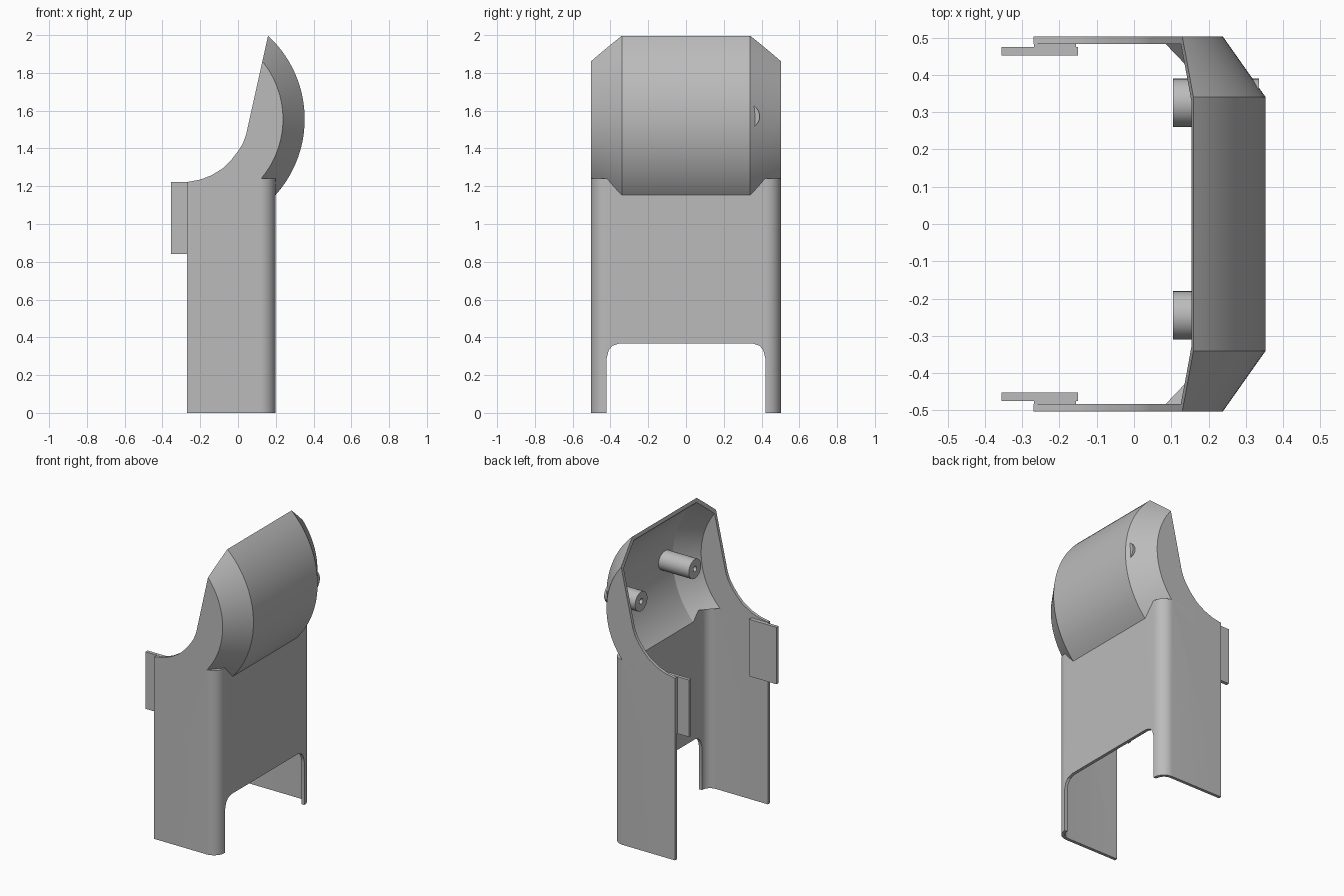
import bpy, bmesh, math
from mathutils import Vector

old = bpy.data.objects.get("Cube")
if old:
    bpy.data.objects.remove(old, do_unlink=True)

grey = bpy.data.materials.new("plain grey")
grey.use_nodes = True
grey.diffuse_color = (0.5, 0.5, 0.5, 1)
grey.node_tree.nodes["Principled BSDF"].inputs["Base Color"].default_value = (0.5, 0.5, 0.5, 1)

HALF = 0.503        # half width of the shell
WALL = 0.021        # wall thickness
CX, CZ = -0.247, 1.555   # centre of the hood's curve


def loft(name, rings):
    """Closed solid through a list of matching rings of points."""
    bm = bmesh.new()
    loops = [[bm.verts.new(p) for p in ring] for ring in rings]
    n = len(loops[0])
    for a, b in zip(loops, loops[1:]):
        for i in range(n):
            j = (i + 1) % n
            bm.faces.new((a[i], a[j], b[j], b[i]))
    bm.faces.new(loops[0])
    bm.faces.new(loops[-1])
    bmesh.ops.recalc_face_normals(bm, faces=bm.faces)
    mesh = bpy.data.meshes.new(name)
    bm.to_mesh(mesh)
    bm.free()
    mesh.materials.append(grey)
    obj = bpy.data.objects.new(name, mesh)
    bpy.context.collection.objects.link(obj)
    return obj


def combine(obj, other, operation):
    """Boolean that uses up the second object."""
    mod = obj.modifiers.new("cut", 'BOOLEAN')
    mod.operation, mod.object, mod.solver = operation, other, 'EXACT'
    bpy.context.view_layer.objects.active = obj
    bpy.ops.object.modifier_apply(modifier=mod.name)
    bpy.data.objects.remove(other, do_unlink=True)


def smooth(obj, angle=28):
    bpy.ops.object.select_all(action='DESELECT')
    obj.select_set(True)
    bpy.context.view_layer.objects.active = obj
    bpy.ops.object.shade_smooth_by_angle(angle=math.radians(angle))


def drum(name, sections):
    """Round solid along y from (y, radius) sections."""
    turn = [2 * math.pi * i / 128 for i in range(128)]
    return loft(name, [[(CX + r * math.cos(a), y, CZ + r * math.sin(a)) for a in turn]
                       for y, r in sections])


def channel(name, front, back, half, radius, bottom, top):
    """Upright block with its two back edges rounded."""
    outline = [(front, -half)]
    for sign in (-1, 1):
        arc = [math.pi / 2 * i / 10 for i in range(11)]
        if sign > 0:
            arc.reverse()
        outline += [(back - radius + radius * math.sin(a),
                     sign * (half - radius + radius * math.cos(a))) for a in arc]
    outline.append((front, half))
    return loft(name, [[(x, y, z) for x, y in outline] for z in (bottom, top)])


def box(name, low, high):
    (x0, y0, z0), (x1, y1, z1) = low, high
    return loft(name, [[(x0, y0, z), (x1, y0, z), (x1, y1, z), (x0, y1, z)] for z in (z0, z1)])


# Outer body: rounded channel joined to the faceted drum of the hood
shell = channel("shell", -0.5, 0.198, HALF, 0.08, -0.1, 1.24)
combine(shell, drum("hood", [(-HALF, 0.485), (-0.34, 0.6), (0.34, 0.6), (HALF, 0.485)]), 'UNION')

# Side silhouette with the concave sweep and slanted opening
sweep = [(-0.27, 1.222), (-0.2, 1.235), (-0.14, 1.258), (-0.08, 1.295), (-0.035, 1.34),
         (0.0, 1.385), (0.025, 1.425), (0.042, 1.47)]
profile = [(-0.27, 0)] + sweep + [(0.16, 2.0), (0.6, 2.0), (0.6, 0)]
combine(shell, loft("silhouette", [[(x, y, z) for x, z in profile] for y in (-0.7, 0.7)]),
        'INTERSECT')

# Hollow interior
hollow = channel("hollow", -1.2, 0.198 - WALL, HALF - WALL, 0.06, -0.3, 1.22)
combine(hollow, drum("hood_hollow", [(-HALF + WALL, 0.472), (-0.33, 0.578),
                                     (0.33, 0.578), (HALF - WALL, 0.472)]), 'UNION')
combine(shell, hollow, 'DIFFERENCE')

# Notch with softened corners at the foot of the back wall
half_notch = [(0.42, -0.1), (0.42, 0.29), (0.41, 0.33), (0.39, 0.355), (0.35, 0.368)]
notch = half_notch + [(-y, z) for y, z in reversed(half_notch)]
combine(shell, loft("notch", [[(x, y, z) for y, z in notch] for x in (0.05, 0.4)]), 'DIFFERENCE')
smooth(shell)

# Clip tabs on the inner faces of the side walls
for side, label in ((1, "back"), (-1, "front")):
    def span(a, b):
        return sorted((side * a, side * b))
    y0, y1 = span(0.452, 0.475)
    box(label + "_tab", (-0.355, y0, 0.84), (-0.15, y1, 1.222))
    y0, y1 = span(0.47, 0.49)
    box(label + "_tab_pad", (-0.268, y0, 0.84), (-0.155, y1, 1.22))

# Screw bosses inside the hood, each with a blind hole
for y, label in ((0.325, "back"), (-0.245, "front")):
    def ring(x, r):
        return [(x, y + r * math.cos(math.pi * i / 16), 1.57 + r * math.sin(math.pi * i / 16))
                for i in range(32)]
    boss = loft(label + "_screw_boss", [ring(0.335, 0.065), ring(0.105, 0.065),
                                        ring(0.105, 0.018), ring(0.28, 0.018)])
    smooth(boss)
